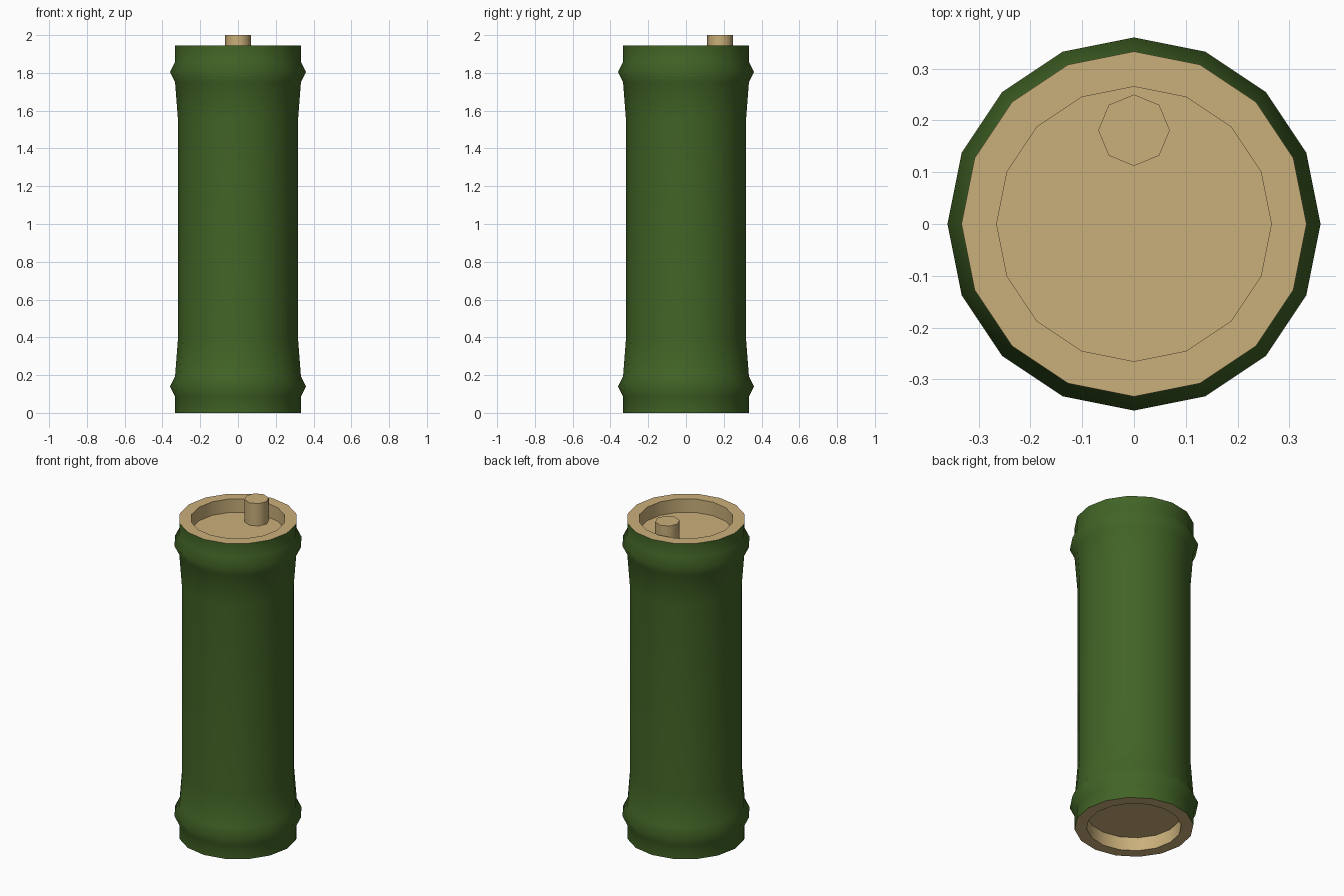
import bpy, bmesh, math

if "Cube" in bpy.data.objects:
    bpy.data.objects.remove(bpy.data.objects["Cube"])


def material(name, rgb):
    m = bpy.data.materials.new(name)
    m.diffuse_color = (*rgb, 1)
    m.use_nodes = True
    m.node_tree.nodes["Principled BSDF"].inputs["Base Color"].default_value = m.diffuse_color
    return m


green = material("bamboo green", (0.054, 0.127, 0.019))
tan = material("cut wood tan", (0.59, 0.43, 0.195))


def lathe(name, profile, sides, mats, center=(0, 0), tan_rule=None):
    """Turn (radius, z) points around a vertical axis and cap both ends."""
    bm = bmesh.new()
    rings = [[bm.verts.new((r * math.cos(2 * math.pi * i / sides),
                            r * math.sin(2 * math.pi * i / sides), z))
              for i in range(sides)] for r, z in profile]
    for k, (a, b) in enumerate(zip(rings, rings[1:])):
        for i in range(sides):
            j = (i + 1) % sides
            f = bm.faces.new((a[i], a[j], b[j], b[i]))
            f.material_index = int(bool(tan_rule and tan_rule(k)))
    for ring in (rings[0][::-1], rings[-1]):
        bm.faces.new(ring).material_index = len(mats) - 1
    bmesh.ops.recalc_face_normals(bm, faces=bm.faces)
    me = bpy.data.meshes.new(name)
    bm.to_mesh(me)
    bm.free()
    for m in mats:
        me.materials.append(m)
    ob = bpy.data.objects.new(name, me)
    bpy.context.collection.objects.link(ob)
    ob.location = (*center, 0)
    bpy.ops.object.select_all(action='DESELECT')
    ob.select_set(True)
    bpy.context.view_layer.objects.active = ob
    bpy.ops.object.shade_smooth_by_angle(angle=math.radians(60))
    return ob


# Stalk: lower half of the profile, mirrored for the upper half
H = 1.945
half = [(0.265, 0.083), (0.265, 0), (0.333, 0), (0.333, 0.085),
        (0.36, 0.14), (0.333, 0.195), (0.318, 0.39)]
profile = half + [(r, H - z) for r, z in reversed(half)]
last = len(profile) - 2
# Recess walls and end rims are tan, the outside is green
lathe("bamboo_stalk", profile, 16, [green, tan],
      tan_rule=lambda k: k < 2 or k > last - 2)

# Small peg standing in the top recess
lathe("top_peg", [(0.069, H - 0.084), (0.069, 2.0)], 8, [tan], center=(0, 0.181))
